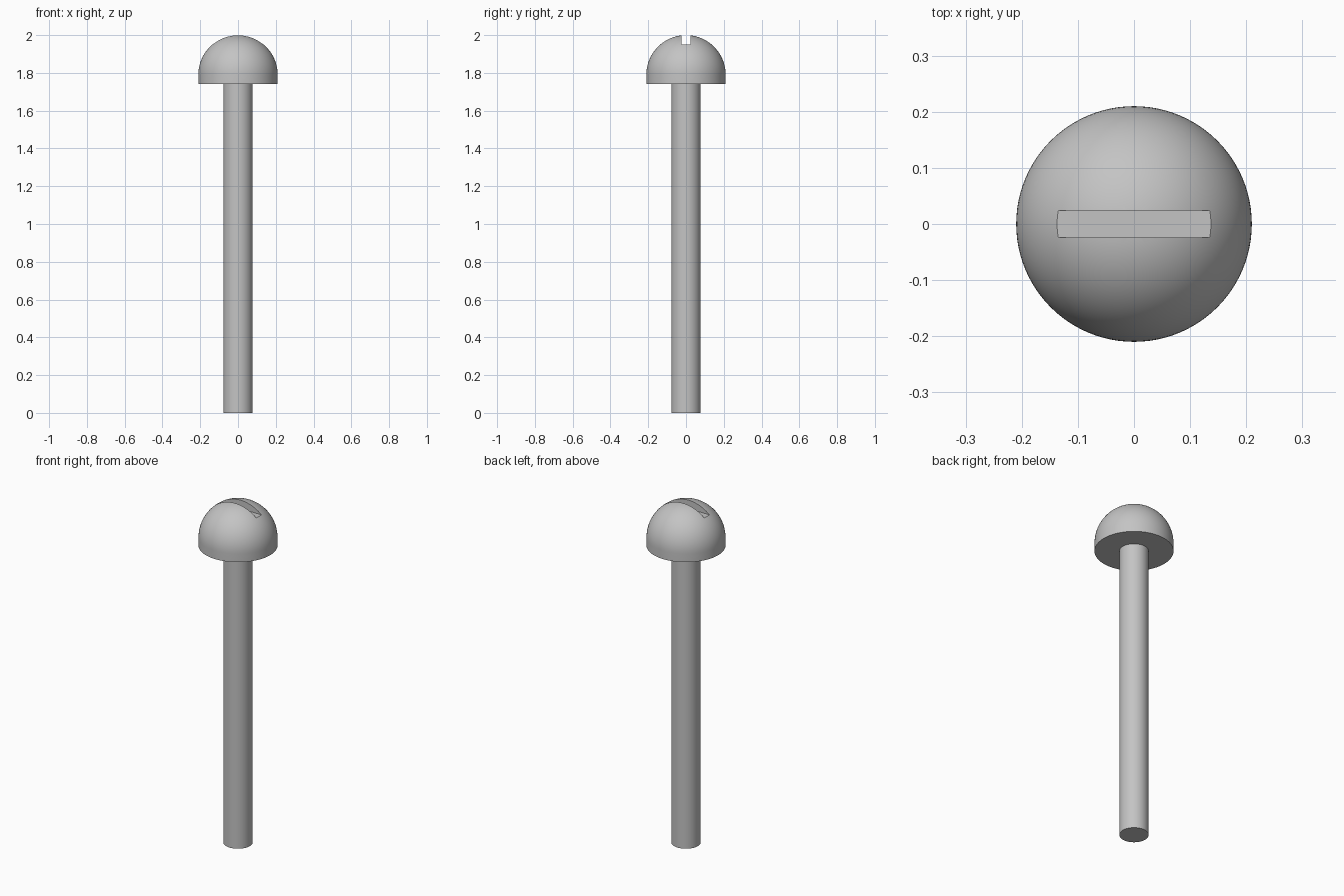
import bpy, bmesh
from math import sin, cos, pi, radians
from mathutils import Matrix

cube = bpy.data.objects.get("Cube")
if cube:
    bpy.data.objects.remove(cube, do_unlink=True)

HEAD_R, SHAFT_R = 0.21, 0.078
DOME_Z, HEAD_BASE = 1.79, 1.742
SLOT_FLOOR, SLOT_WIDTH = 1.949, 0.048

steel = bpy.data.materials.new("grey steel")
steel.use_nodes = True
colour = (0.55, 0.55, 0.55, 1)
steel.diffuse_color = colour
steel.node_tree.nodes["Principled BSDF"].inputs["Base Color"].default_value = colour


def add_object(name, bm):
    bmesh.ops.recalc_face_normals(bm, faces=bm.faces)
    mesh = bpy.data.meshes.new(name)
    bm.to_mesh(mesh)
    bm.free()
    mesh.materials.append(steel)
    obj = bpy.data.objects.new(name, mesh)
    bpy.context.collection.objects.link(obj)
    return obj


def lathe(name, profile, steps=96):
    """Turn a (radius, height) profile around the z axis."""
    bm = bmesh.new()
    verts = [bm.verts.new((r, 0, z)) for r, z in profile]
    edges = [bm.edges.new(pair) for pair in zip(verts, verts[1:])]
    bmesh.ops.spin(bm, geom=verts + edges, cent=(0, 0, 0), axis=(0, 0, 1),
                   angle=2 * pi, steps=steps)
    bmesh.ops.remove_doubles(bm, verts=bm.verts, dist=1e-5)
    return add_object(name, bm)


def select_only(obj):
    bpy.ops.object.select_all(action="DESELECT")
    obj.select_set(True)
    bpy.context.view_layer.objects.active = obj


# Plain round shaft, running a little way into the head
shaft = lathe("shaft", [(0, 0), (SHAFT_R, 0), (SHAFT_R, 1.77), (0, 1.77)])

# Domed head with a short straight rim and a flat underside
RINGS = 24
dome = [(HEAD_R * cos(a), DOME_Z + HEAD_R * sin(a))
        for a in (i * pi / 2 / RINGS for i in range(RINGS))]
head = lathe("head", [(0, HEAD_BASE), (HEAD_R, HEAD_BASE)] + dome
             + [(0, DOME_Z + HEAD_R)])

# Driver slot cut straight across the top of the head
bm = bmesh.new()
bmesh.ops.create_cube(bm, size=1, matrix=Matrix.Translation((0, 0, SLOT_FLOOR + 0.1))
                      @ Matrix.Diagonal((0.6, SLOT_WIDTH, 0.2, 1)))
cutter = add_object("slot_cutter", bm)
cutter.hide_render = True
cut = head.modifiers.new("slot", "BOOLEAN")
cut.operation, cut.solver, cut.object = "DIFFERENCE", "EXACT", cutter
select_only(head)
bpy.ops.object.modifier_apply(modifier=cut.name)
bpy.data.objects.remove(cutter, do_unlink=True)

# Smooth round surfaces with crisp rims and slot edges
for part in (shaft, head):
    select_only(part)
    bpy.ops.object.shade_smooth_by_angle(angle=radians(30))
